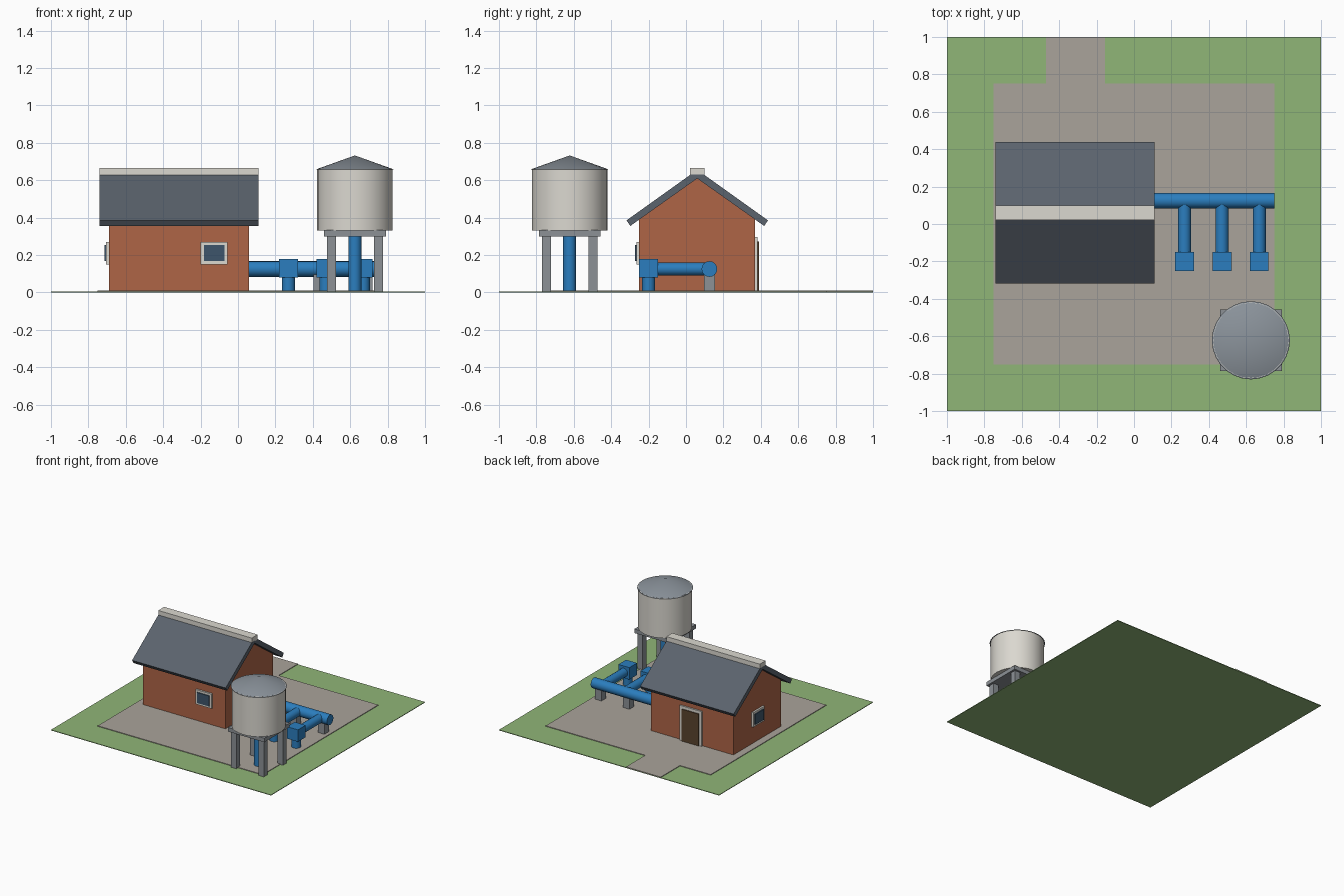
import bpy
import bmesh
from math import pi
from mathutils import Vector

if "Cube" in bpy.data.objects:
    bpy.data.objects.remove(bpy.data.objects["Cube"])


def material(name, hexcode):
    lin = [(int(hexcode[i:i + 2], 16) / 255) ** 2.2 for i in (0, 2, 4)]
    m = bpy.data.materials.new(name)
    m.diffuse_color = (*lin, 1)
    m.use_nodes = True
    m.node_tree.nodes["Principled BSDF"].inputs["Base Color"].default_value = m.diffuse_color
    return m


GRASS = material("grass", "8FB477")
PAVING = material("paving", "A8A299")
BRICK = material("brick", "AD6548")
SLATE = material("slate", "5B636D")
TRIM = material("trim", "DAD7CF")
GLASS = material("glass", "40566A")
WOOD = material("wood", "5A4531")
BLUE = material("pipe_blue", "2F7DBD")
STEEL = material("steel", "8B9095")
TANK = material("tank_white", "DAD7CF")
TANK_ROOF = material("tank_roof", "8A929A")


def make(name, bm, mat):
    bmesh.ops.recalc_face_normals(bm, faces=bm.faces)
    me = bpy.data.meshes.new(name)
    bm.to_mesh(me)
    bm.free()
    me.materials.append(mat)
    ob = bpy.data.objects.new(name, me)
    bpy.context.collection.objects.link(ob)
    return ob


def box(name, lo, hi, mat):
    bm = bmesh.new()
    bmesh.ops.create_cube(bm, size=1)
    for v in bm.verts:
        v.co = [(a + b) / 2 + c * (b - a) for a, b, c in zip(lo, hi, v.co)]
    return make(name, bm, mat)


def prism(name, points, direction, mat):
    """Extrude a flat outline along a direction."""
    bm = bmesh.new()
    face = bm.faces.new([bm.verts.new(p) for p in points])
    ext = bmesh.ops.extrude_face_region(bm, geom=[face])["geom"]
    bmesh.ops.translate(bm, vec=direction,
                        verts=[g for g in ext if isinstance(g, bmesh.types.BMVert)])
    bm.faces.ensure_lookup_table()
    if face.is_valid and len(bm.faces) < len(points) + 2:
        bm.faces.new([v for v in face.verts])
    return make(name, bm, mat)


def tube(name, a, b, r, mat, sides=16, r_end=None):
    a, b = Vector(a), Vector(b)
    bm = bmesh.new()
    bmesh.ops.create_cone(bm, cap_ends=True, segments=sides, radius1=r,
                          radius2=r if r_end is None else r_end, depth=(b - a).length)
    ob = make(name, bm, mat)
    ob.data.transform((b - a).to_track_quat('Z', 'Y').to_matrix().to_4x4())
    ob.location = (a + b) / 2
    for p in ob.data.polygons:
        p.use_smooth = len(p.vertices) <= 4
    ob.data.set_sharp_from_angle(angle=pi / 6)
    return ob


# site
G = 0.01
box("grass", (-1, -1, 0), (1, 1, 0.005), GRASS)
prism("paving", [(x, y, 0.003) for x, y in [
    (-.75, -.75), (.75, -.75), (.75, .75), (-.155, .75),
    (-.155, 1), (-.47, 1), (-.47, .75), (-.75, .75)]], (0, 0, G - 0.003), PAVING)

# pump house walls and roof
prism("house_walls", [(-.69, y, z) for y, z in [
    (-.25, .004), (.37, .004), (.37, .39), (.06, .61), (-.25, .39)]], (.75, 0, 0), BRICK)
prism("house_roof", [(-.74, y, z) for y, z in [
    (-.318, .385), (.025, .63), (.095, .63), (.438, .385),
    (.418, .355), (.06, .609), (-.298, .355)]], (.85, 0, 0), SLATE)
box("ridge_cap", (-.74, .022, .625), (.11, .098, .665), TRIM)

# windows and door
box("front_window_frame", (-.20, -.265, .15), (-.055, -.24, .27), TRIM)
box("front_window_glass", (-.183, -.273, .167), (-.072, -.24, .253), GLASS)
box("side_window_frame", (-.705, -.013, .15), (-.68, .133, .27), TRIM)
box("side_window_glass", (-.713, .004, .167), (-.68, .116, .253), GLASS)
box("door_frame", (-.41, .36, .005), (-.21, .383, .295), TRIM)
box("door", (-.388, .36, .005), (-.232, .391, .272), WOOD)

# main pipe with its supports
PY, PZ = .125, .125
tube("main_pipe", (.05, PY, PZ), (.75, PY, PZ), .042, BLUE)
for i, x in enumerate((.435, .69)):
    box(f"pipe_support_{i + 1}", (x - .03, PY - .03, .005), (x + .03, PY + .03, .095), STEEL)

# branch pipes, each ending in a valve box and a riser
for i, x in enumerate((.27, .47, .67)):
    tube(f"branch_pipe_{i + 1}", (x, PY, PZ), (x, -.17, PZ), .035, BLUE)
    box(f"valve_box_{i + 1}", (x - .05, -.25, .08), (x + .05, -.15, .178), BLUE)
    tube(f"riser_{i + 1}", (x, -.20, .005), (x, -.20, .09), .035, BLUE)

# water tower
TX, TY = .625, -.622
for i, (sx, sy) in enumerate(((-1, -1), (1, -1), (1, 1), (-1, 1))):
    x, y = TX + sx * .125, TY + sy * .125
    box(f"tower_leg_{i + 1}", (x - .024, y - .024, .004), (x + .024, y + .024, .305), STEEL)
box("tower_platform", (TX - .165, TY - .165, .30), (TX + .165, TY + .165, .333), STEEL)
tube("tower_pipe", (TX, TY, .005), (TX, TY, .31), .035, BLUE)
tube("tank", (TX, TY, .332), (TX, TY, .66), .202, TANK, 28)
tube("tank_roof", (TX, TY, .657), (TX, TY, .732), .209, TANK_ROOF, 28, 0)
